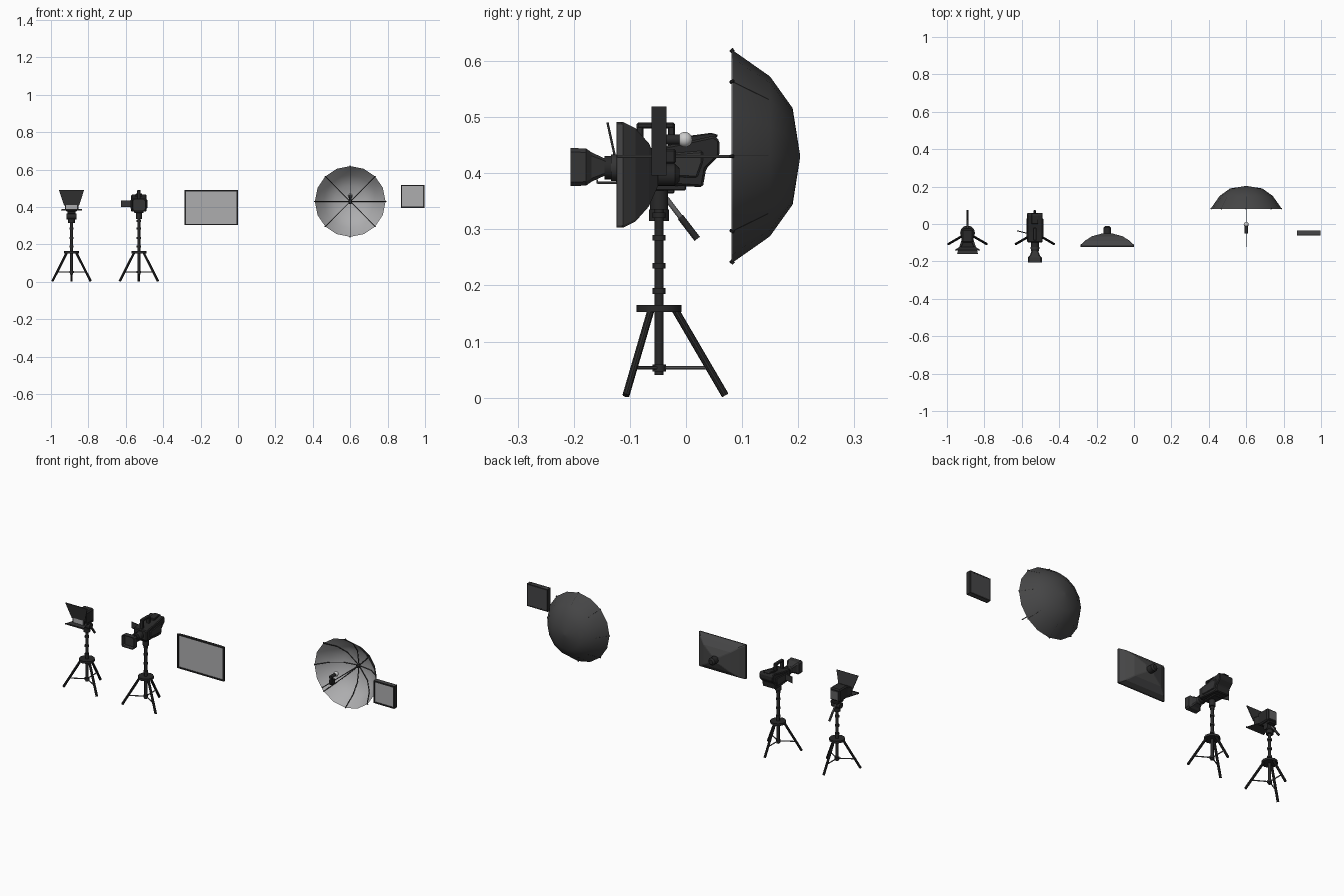
import bpy, bmesh, math
from mathutils import Vector

if "Cube" in bpy.data.objects:
    bpy.data.objects.remove(bpy.data.objects["Cube"])

def mat(name, v):
    m = bpy.data.materials.new(name)
    m.diffuse_color = (v, v, v * 1.02, 1)
    m.use_nodes = True
    m.node_tree.nodes["Principled BSDF"].inputs["Base Color"].default_value = m.diffuse_color
    return m

BLACK, DARK, CLOTH = mat("black", .022), mat("dark", .035), mat("cloth", .06)
PALE, WHITE, STEEL = mat("pale", .42), mat("white", .8), mat("steel", .12)

def finish(name, bm, m, smooth=False):
    bmesh.ops.recalc_face_normals(bm, faces=bm.faces)
    me = bpy.data.meshes.new(name)
    bm.to_mesh(me)
    bm.free()
    me.materials.append(m)
    ob = bpy.data.objects.new(name, me)
    bpy.context.collection.objects.link(ob)
    if smooth:
        bpy.ops.object.select_all(action='DESELECT')
        ob.select_set(True)
        bpy.context.view_layer.objects.active = ob
        bpy.ops.object.shade_smooth_by_angle(angle=math.radians(35))
    return ob

def rod(name, a, b, r, m=BLACK, r2=None, n=12):
    a, b = Vector(a), Vector(b)
    bm = bmesh.new()
    bmesh.ops.create_cone(bm, cap_ends=True, segments=n, radius1=r,
                          radius2=r if r2 is None else r2, depth=(b - a).length)
    q = (b - a).to_track_quat('Z', 'Y').to_matrix()
    for v in bm.verts:
        v.co = q @ v.co + (a + b) / 2
    return finish(name, bm, m, True)

def box(name, c, s, m=BLACK, bevel=0.0, rz=0):
    bm = bmesh.new()
    bmesh.ops.create_cube(bm, size=1)
    for v in bm.verts:
        v.co = Vector(v.co[i] * s[i] for i in range(3))
    if bevel:
        bmesh.ops.bevel(bm, geom=bm.edges[:], offset=bevel, segments=1, affect='EDGES')
    ob = finish(name, bm, m)
    ob.location, ob.rotation_euler.z = c, rz
    return ob

def prism(name, prof, x, half, m=BLACK, bevel=.004):
    """Side profile in (y, z), extruded along x."""
    bm = bmesh.new()
    f = bm.faces.new([bm.verts.new((x - half, y, z)) for y, z in prof])
    r = bmesh.ops.extrude_face_region(bm, geom=[f])
    bmesh.ops.translate(bm, vec=(2 * half, 0, 0),
                        verts=[g for g in r['geom'] if isinstance(g, bmesh.types.BMVert)])
    if bevel:
        bmesh.ops.bevel(bm, geom=bm.edges[:], offset=bevel, segments=1, affect='EDGES')
    return finish(name, bm, m)

def loft(name, rings, m, caps=(True, True), smooth=False):
    bm = bmesh.new()
    rows = [[bm.verts.new(p) for p in ring] for ring in rings]
    for a, b in zip(rows, rows[1:]):
        for i in range(len(a)):
            j = (i + 1) % len(a)
            bm.faces.new((a[i], a[j], b[j], b[i]))
    for cap, row in zip(caps, (rows[0], rows[-1])):
        if cap:
            bm.faces.new(row)
    return finish(name, bm, m, smooth)

def rect(x, y, z, hx, hz, c):
    """Rectangle in the xz plane with cut corners."""
    q = [(hx, hz - c), (hx - c, hz), (c - hx, hz), (-hx, hz - c),
         (-hx, c - hz), (c - hx, -hz), (hx - c, -hz), (hx, c - hz)]
    return [(x + u, y, z + w) for u, w in q]

def frame(name, x, y, z, hx, hz, w, d, m=BLACK):
    for s in (-1, 1):
        box(name + "_side", (x + s * (hx - w / 2), y, z), (w, d, 2 * hz), m)
        box(name + "_rail", (x, y, z + s * (hz - w / 2)), (2 * hx, d, w), m)

Y0 = -.048

def tripod(x, top):
    rod("column", (x, Y0, .04), (x, Y0, top), .008)
    rod("hub", (x, Y0, .153), (x, Y0, .165), .04, n=12)
    rod("brace_collar", (x, Y0, .047), (x, Y0, .059), .012)
    for z in (.19, .235, .285, .325):
        rod("column_collar", (x, Y0, z - .005), (x, Y0, z + .005), .0115)
    for a in (90, 210, 330):
        d = Vector((math.cos(math.radians(a)), math.sin(math.radians(a)), 0))
        o = Vector((x, Y0, 0))
        rod("leg", o + d * .118 + Vector((0, 0, .004)), o + d * .028 + Vector((0, 0, .158)), .0065, n=10)
        rod("brace", o + Vector((0, 0, .053)), o + d * .09 + Vector((0, 0, .053)), .003, STEEL, n=8)

# Barn door lamp
X = -.89
tripod(X, .35)
rod("tilt_head_base", (X, Y0, .315), (X, Y0, .335), .018)
rod("tilt_head_pivot", (X - .026, Y0, .35), (X + .026, Y0, .35), .016)
box("tilt_head_plate", (X, Y0, .37), (.045, .055, .012), BLACK, .002)
rod("pan_handle", (X, -.035, .355), (X, .02, .283), .0045, STEEL)
rod("pan_grip", (X, -.01, .322), (X, .02, .283), .006)
box("lamp_body", (X, -.064, .41), (.062, .072, .068), BLACK, .006)
box("lamp_back", (X, -.026, .41), (.044, .004, .045), STEEL)
loft("lamp_flare", [rect(X, -.098, .408, .026, .024, .003), rect(X, -.122, .405, .036, .024, .003)], BLACK)
box("lamp_glass", (X, -.123, .405), (.06, .003, .04), PALE)

def door(name, y1, z1, h1, y2, z2, h2, t):
    ring = lambda y, z, h: [(X - h, y, z), (X + h, y, z), (X + h, y + t[0], z + t[1]), (X - h, y + t[0], z + t[1])]
    loft(name, [ring(y1, z1, h1), ring(y2, z2, h2)], DARK)

door("top_door", -.124, .408, .04, -.142, .49, .067, (.004, .001))
door("bottom_door", -.085, .381, .032, -.158, .381, .056, (0, .004))
box("bottom_door_lip", (X, -.158, .385), (.11, .003, .007), DARK)

# Camcorder
X = -.53
tripod(X, .37)
rod("mount_neck", (X, Y0, .335), (X, Y0, .372), .016)
box("mount_plate", (X, -.04, .374), (.05, .08, .01), BLACK, .002)
prism("camera_body", [(-.098, .385), (-.02, .378), (.03, .375), (.036, .408), (.06, .432),
                      (.06, .458), (.05, .467), (.0, .456), (-.04, .448), (-.098, .44)], X, .041)
prism("camera_side_band", [(-.07, .395), (.02, .392), (.03, .42), (.03, .44), (-.07, .432)], X, .045, DARK, .003)
prism("camera_eyepiece", [(.0, .45), (.05, .46), (.058, .468), (.045, .472), (.0, .466)], X, .018, BLACK, .002)
for y in (-.082, -.026):
    box("handle_post", (X, y, .462), (.018, .012, .045), BLACK, .002)
box("top_handle", (X, -.054, .485), (.02, .068, .011), BLACK, .003)
rod("lens", (X, -.095, .41), (X, -.145, .41), .021, n=20)
rod("lens_ring", (X, -.124, .41), (X, -.134, .41), .0235, DARK, n=20)
loft("lens_hood", [rect(X, -.185, .411, .032, .029, .006), rect(X, -.206, .411, .034, .030, .006),
                   rect(X, -.206, .411, .038, .034, .007), rect(X, -.178, .411, .037, .033, .007),
                   rect(X, -.168, .411, .027, .026, .006), rect(X, -.142, .411, .017, .014, .004)], DARK)
box("flip_screen", (-.598, -.043, .418), (.058, .005, .036), DARK, .0015, -.25)

# Softbox
X, Z = -.143, .397
loft("softbox_shell", [rect(X, y, Z, hx, hz, .004) for y, hx, hz in (
    (-.122, .143, .094), (-.112, .143, .094), (-.09, .12, .083), (-.066, .083, .056), (-.05, .025, .02))],
    CLOTH, (False, True))
box("softbox_diffuser", (X, -.117, Z), (.276, .003, .178), PALE)
frame("softbox_frame", X, -.119, Z, .143, .094, .007, .009)
rod("softbox_lamp_mount", (X, -.055, Z), (X, -.02, Z), .02, n=16)
rod("softbox_lamp_cap", (X, -.02, Z), (X, -.012, Z), .02, BLACK, .012, n=16)

# Umbrella
X, Z = .6, .43
PROFILE = [(.083, .189), (.15, .142), (.19, .086), (.203, .004)]

def canopy(name, shift, m):
    rings = [[(X + r * math.cos(k * math.pi / 8), y + shift, Z + r * math.sin(k * math.pi / 8))
              for k in range(16)] for y, r in PROFILE]
    return loft(name, rings, m, (False, True), True)

canopy("canopy_outside", 0, CLOTH)
canopy("canopy_lining", -.002, PALE)
for k in range(8):
    c, s = math.cos(k * math.pi / 4), math.sin(k * math.pi / 4)
    pts = [(X + r * c, y - .004, Z + r * s) for y, r in PROFILE]
    for a, b in zip(pts, pts[1:]):
        rod("rib", a, b, .0025, n=6)
    rod("rib_tip", (X + .186 * c, .079, Z + .186 * s), (X + .191 * c, .085, Z + .191 * s), .003, n=6)
rod("umbrella_shaft", (X, -.122, Z), (X, .2, Z), .0025, STEEL, n=8)
rod("umbrella_hub", (X, .182, Z), (X, .2, Z), .008)
box("shaft_clamp", (X, -.035, .43), (.018, .034, .026), BLACK, .003)
box("bulb_bracket", (X, -.042, .448), (.014, .014, .03), BLACK, .002)
rod("bulb_socket", (X, -.05, .46), (X, -.01, .46), .009)
bm = bmesh.new()
bmesh.ops.create_uvsphere(bm, u_segments=16, v_segments=10, radius=.0135)
bmesh.ops.translate(bm, vec=(X, -.002, .46), verts=bm.verts)
finish("bulb", bm, WHITE, True)

# Flat light panel
X, Z = .934, .457
box("panel_case", (X, -.045, Z), (.123, .02, .123), CLOTH)
box("panel_diffuser", (X, -.056, Z), (.112, .004, .112), PALE)
frame("panel_frame", X, -.048, Z, .0635, .0615, .007, .027)
